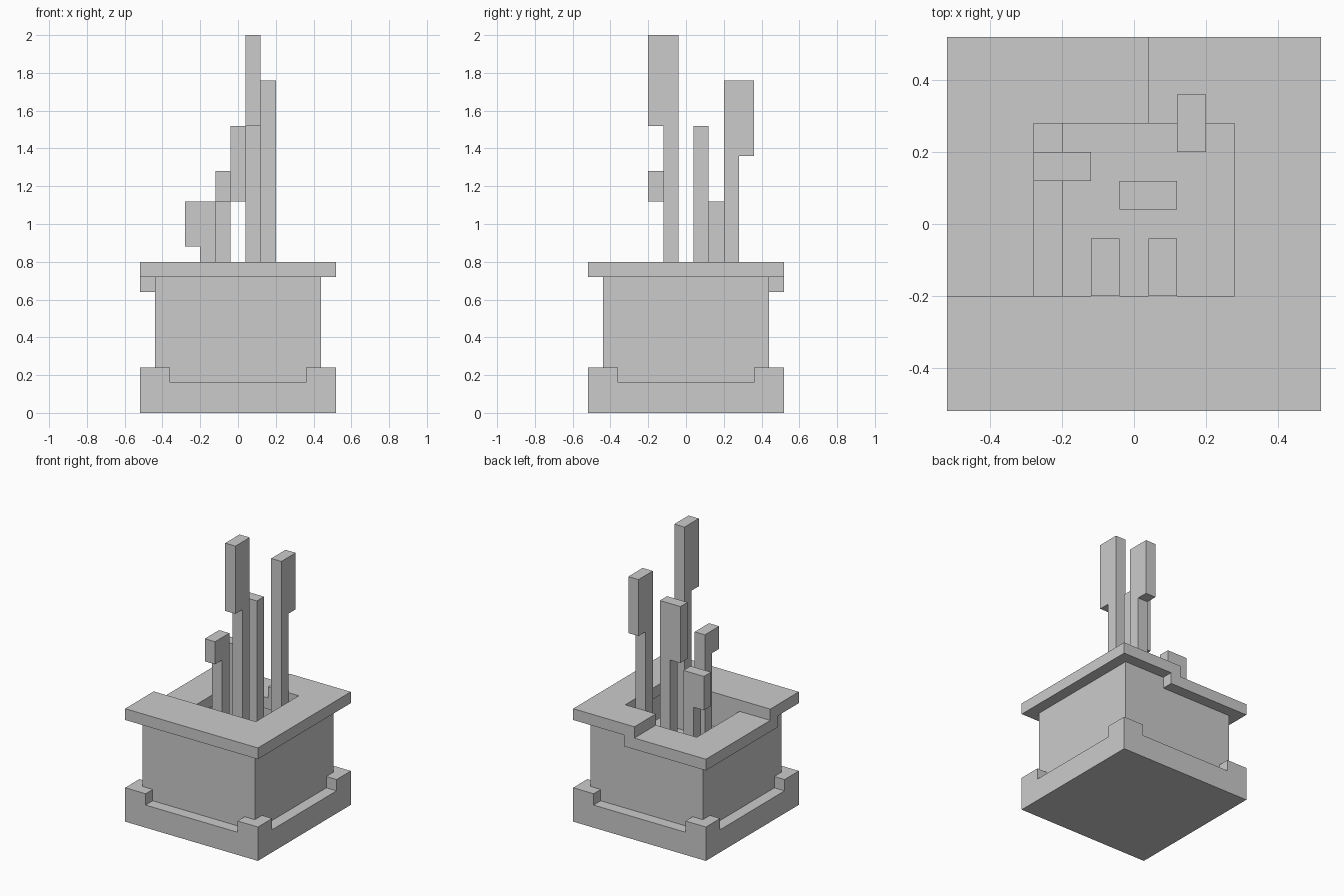
import bpy, bmesh

if "Cube" in bpy.data.objects:
    bpy.data.objects.remove(bpy.data.objects["Cube"])

def finish(name, bm):
    bmesh.ops.recalc_face_normals(bm, faces=bm.faces)
    me = bpy.data.meshes.new(name)
    bm.to_mesh(me)
    bm.free()
    ob = bpy.data.objects.new(name, me)
    bpy.context.collection.objects.link(ob)
    return ob

def extrude(bm, points, offset):
    face = bm.faces.new([bm.verts.new(p) for p in points])
    new = bmesh.ops.extrude_face_region(bm, geom=[face], use_keep_orig=True)["geom"]
    bmesh.ops.translate(bm, vec=offset, verts=[g for g in new if isinstance(g, bmesh.types.BMVert)])

def prism(name, outline, z0, z1):
    bm = bmesh.new()
    extrude(bm, [(x, y, z0) for x, y in outline], (0, 0, z1 - z0))
    return finish(name, bm)

def rect(x0, x1, y0, y1):
    return [(x0, y0), (x1, y0), (x1, y1), (x0, y1)]

# Saucer with raised corners
prism("saucer", rect(-.52, .52, -.52, .52), 0, .16)
for i, (sx, sy) in enumerate([(-1, -1), (1, -1), (1, 1), (-1, 1)]):
    x, y = sx * .44, sy * .44
    prism(f"saucer_corner_{i + 1}", rect(x - .08, x + .08, y - .08, y + .08), .16, .24)

# Pot body with a sunken cavity
bm = bmesh.new()
extrude(bm, [(x, y, .12) for x, y in rect(-.44, .44, -.44, .44)], (0, 0, .60))
top = max(bm.faces, key=lambda f: f.calc_center_median().z)
bm.normal_update()
bmesh.ops.recalc_face_normals(bm, faces=bm.faces)
bmesh.ops.inset_region(bm, faces=[top], thickness=.16)
for v in top.verts:
    if v.co.y < 0:
        v.co.y = -.20
new = bmesh.ops.extrude_face_region(bm, geom=[top])["geom"]
for v in [g for g in new if isinstance(g, bmesh.types.BMVert)]:
    v.co.z = .48
if top.is_valid:
    bm.faces.remove(top)
finish("pot_body", bm)

# Stepped soil
prism("soil", rect(-.20, .28, -.20, .28), .46, .56)

# Rim: high part at the front and right, low part at the back left
prism("high_rim", [(-.52, -.52), (.52, -.52), (.52, .52), (.04, .52),
                   (.04, .28), (.28, .28), (.28, -.20), (-.52, -.20)], .72, .80)
prism("low_rim", [(-.52, -.28), (-.28, -.28), (-.28, .28), (.12, .28),
                  (.12, .52), (-.52, .52)], .64, .72)

# Stems, each with a head leaning one step to the side
W = .08
def stem(name, cx, cy, lean, head_bottom, top):
    h = W / 2
    side = [(-h, .50), (h, .50), (h, head_bottom), (h + W, head_bottom), (h + W, top), (-h, top)]
    dx, dy = lean
    bm = bmesh.new()
    extrude(bm, [(cx + dx * u - abs(dy) * h, cy + dy * u - abs(dx) * h, z) for u, z in side],
            (abs(dy) * W, abs(dx) * W, 0))
    finish(name, bm)

stem("tall_stem", .08, -.08, (0, -1), 1.52, 2.0)
stem("short_front_stem", -.08, -.08, (0, -1), 1.12, 1.28)
stem("middle_stem", .08, .08, (-1, 0), 1.12, 1.52)
stem("back_stem", .16, .24, (0, 1), 1.36, 1.76)
stem("short_left_stem", -.16, .16, (-1, 0), .88, 1.12)
